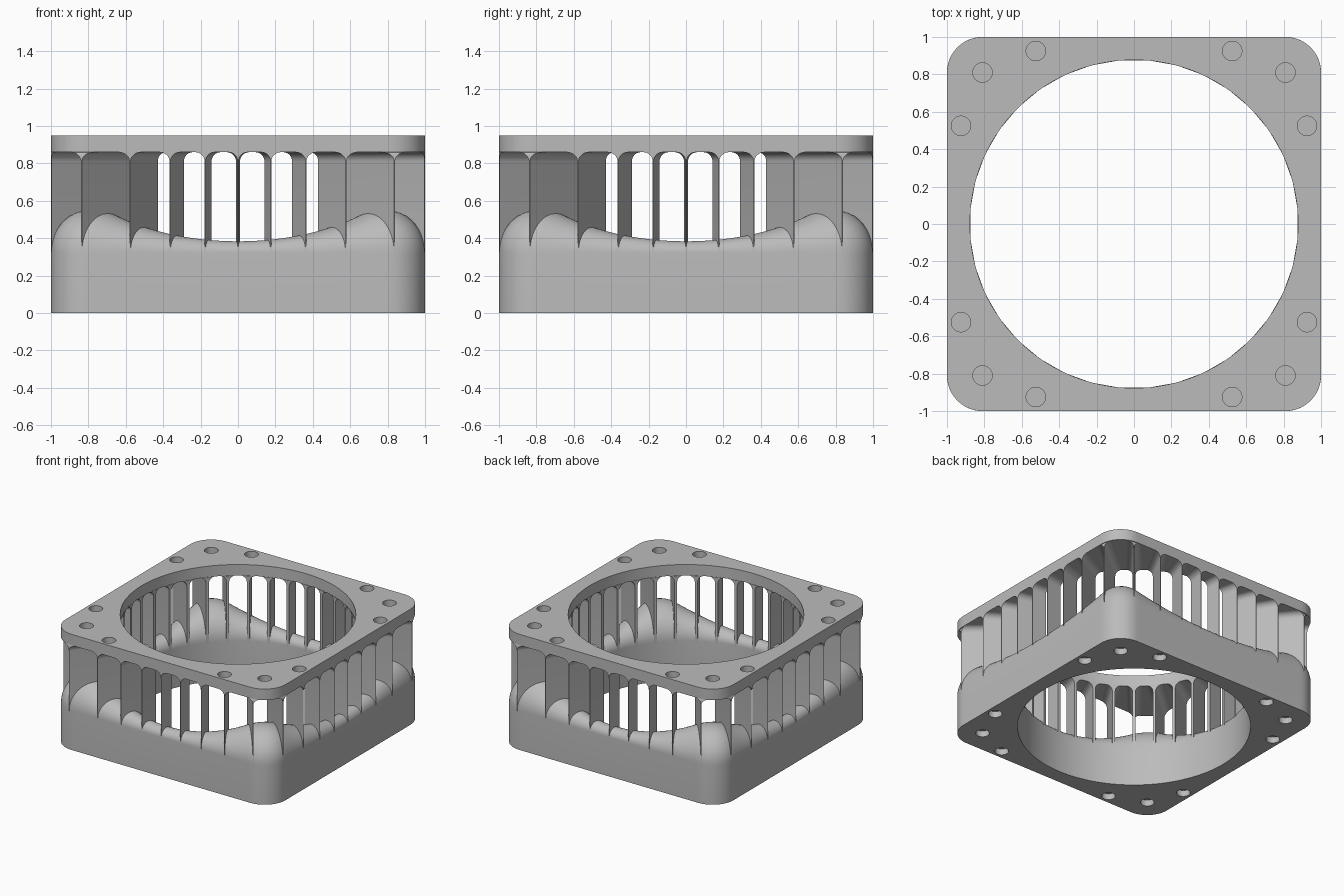
import bpy, bmesh
from math import sin, cos, tan, pi, radians, sqrt, hypot

cube = bpy.data.objects.get("Cube")
if cube:
    bpy.data.objects.remove(cube, do_unlink=True)

BORE = 0.877        # radius of the central opening
CORNER = 0.19       # corner radius of the square outline
FLOOR, CEIL, TOP = 0.322, 0.86, 0.95
FILLET = 0.05
SLOTS = 36
STEPS = 360

grey = bpy.data.materials.new("plain_grey")
grey.use_nodes = True
COLOUR = (0.5, 0.5, 0.5, 1)
grey.diffuse_color = COLOUR
grey.node_tree.nodes["Principled BSDF"].inputs["Base Color"].default_value = COLOUR


def outline(a):
    """Distance from the centre to the rounded square at angle a."""
    c, s = sorted((abs(cos(a)), abs(sin(a))), reverse=True)
    k = 1 - CORNER
    if s / c <= k:
        return 1 / c
    d = k * (c + s)
    return d + sqrt(max(d * d - 2 * k * k + CORNER ** 2, 0))


def polar(a, r, z):
    return (r * cos(a), r * sin(a), z)


def finish(bm, name):
    bmesh.ops.recalc_face_normals(bm, faces=bm.faces)
    mesh = bpy.data.meshes.new(name)
    bm.to_mesh(mesh)
    bm.free()
    mesh.materials.append(grey)
    obj = bpy.data.objects.new(name, mesh)
    bpy.context.collection.objects.link(obj)
    return obj


def select(obj):
    bpy.ops.object.select_all(action='DESELECT')
    obj.select_set(True)
    bpy.context.view_layer.objects.active = obj


def smooth(obj):
    select(obj)
    bpy.ops.object.shade_smooth_by_angle(angle=radians(30))


def ring(name, section):
    """Sweep a closed (radius, height) section around the square outline."""
    bm = bmesh.new()
    rows = []
    for i in range(STEPS):
        a = 2 * pi * i / STEPS
        rows.append([bm.verts.new(polar(a, r, z)) for r, z in section(outline(a))])
    n = len(rows[0])
    for i in range(STEPS):
        p, q = rows[i], rows[(i + 1) % STEPS]
        for j in range(n):
            k = (j + 1) % n
            bm.faces.new((p[j], q[j], q[k], p[k]))
    return finish(bm, name)


def base_section(outer):
    # full round on top: its radius is half the local wall thickness
    mid, half = (outer + BORE) / 2, (outer - BORE) / 2
    arc = [(mid + half * cos(pi * i / 20), FLOOR + half * sin(pi * i / 20))
           for i in range(21)]
    return [(BORE, 0), (outer, 0)] + arc


def lid_section(outer):
    return [(BORE, CEIL), (outer, CEIL), (outer, TOP), (BORE, TOP)]


def drill(obj, z):
    """Sink shallow round magnet pockets at height z."""
    bm = bmesh.new()
    spots = [(0.81, 0.81), (0.525, 0.925), (0.925, 0.525)]
    for x, y in spots:
        for sx in (-1, 1):
            for sy in (-1, 1):
                made = bmesh.ops.create_cone(bm, cap_ends=True, segments=32, radius1=0.052,
                                             radius2=0.052, depth=0.1)
                bmesh.ops.translate(bm, verts=made["verts"], vec=(x * sx, y * sy, z))
    cutter = finish(bm, "pocket_cutter")
    cutter.hide_render = True
    mod = obj.modifiers.new("pockets", 'BOOLEAN')
    mod.operation, mod.solver, mod.object = 'DIFFERENCE', 'EXACT', cutter
    select(obj)
    bpy.ops.object.modifier_apply(modifier=mod.name)
    bpy.data.objects.remove(cutter, do_unlink=True)


# Lower body and top plate
base = ring("lower_body", base_section)
drill(base, 0)
smooth(base)
lid = ring("top_plate", lid_section)
drill(lid, TOP)
smooth(lid)

# Radial fins, tapering outward and flaring into the plate
bm = bmesh.new()
flare = [(FILLET * (1 - cos(pi / 2 * i / 8)), CEIL - FILLET + FILLET * sin(pi / 2 * i / 8))
         for i in range(9)]
half_profile = [(0, FLOOR - 0.01)] + flare
for s in range(SLOTS):
    a = 2 * pi * s / SLOTS

    def end(inner):
        w = 0.011 if inner else 0.002
        r0 = BORE if inner else outline(a)
        pts = [(w + t, z) for t, z in half_profile]
        pts += [(-t, z) for t, z in reversed(pts)]
        verts = []
        for t, z in pts:
            b = a + t / r0
            verts.append(bm.verts.new(polar(b, BORE if inner else outline(b), z)))
        return verts

    p, q = end(True), end(False)
    n = len(p)
    for j in range(n):
        k = (j + 1) % n
        bm.faces.new((p[j], q[j], q[k], p[k]))
    # end caps as strips between the two mirrored sides
    for row in (p, q):
        for j in range(n // 2 - 1):
            bm.faces.new((row[j], row[j + 1], row[n - 2 - j], row[n - 1 - j]))
smooth(finish(bm, "radial_fins"))
